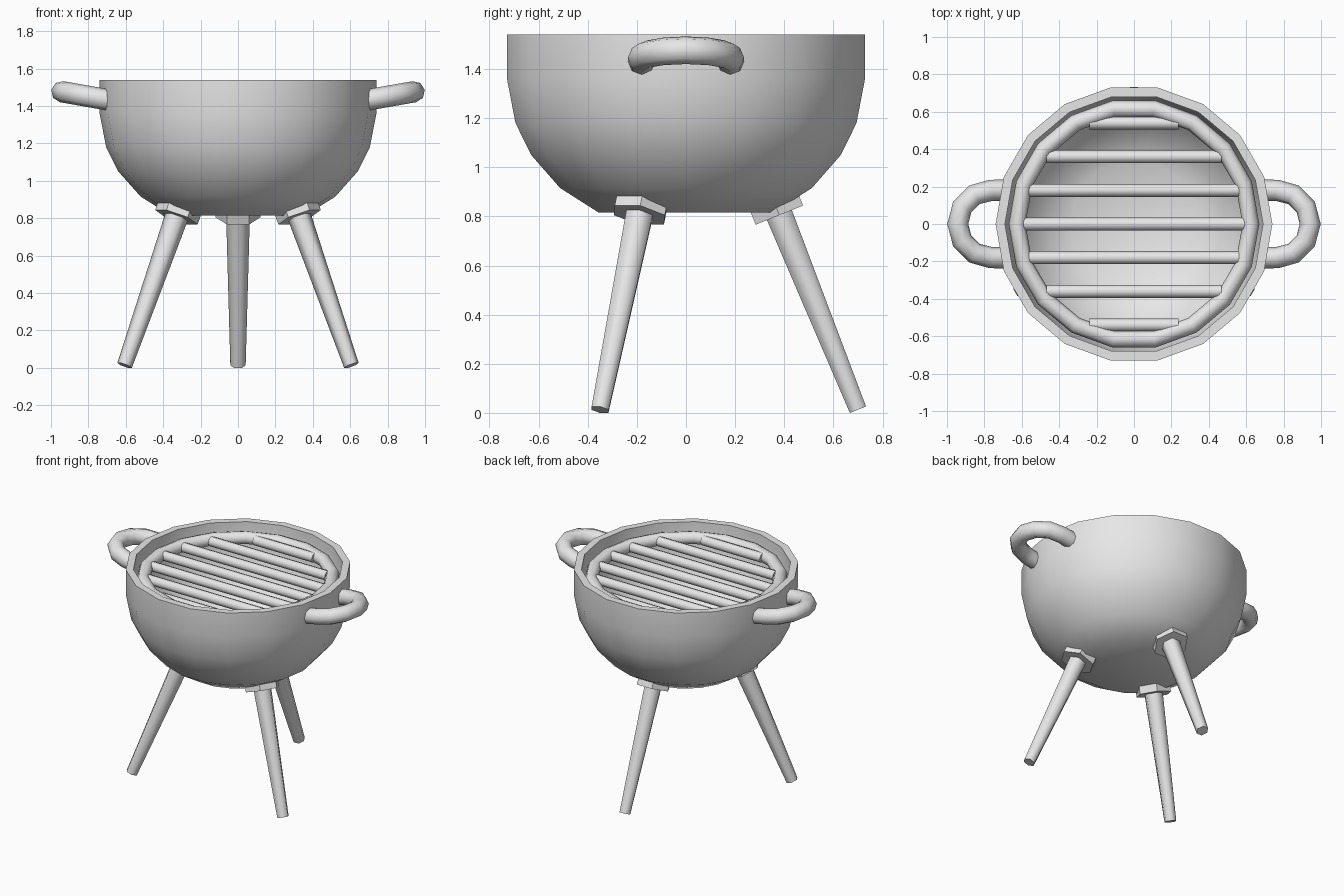
import bpy, bmesh, math
from mathutils import Vector, Matrix

if "Cube" in bpy.data.objects:
    bpy.data.objects.remove(bpy.data.objects["Cube"], do_unlink=True)

metal = bpy.data.materials.new("light grey metal")
metal.use_nodes = True
GREY = (0.8, 0.8, 0.8, 1)
metal.diffuse_color = GREY
metal.node_tree.nodes["Principled BSDF"].inputs["Base Color"].default_value = GREY


def finish(name, bm, smooth=40):
    bmesh.ops.recalc_face_normals(bm, faces=bm.faces)
    mesh = bpy.data.meshes.new(name)
    bm.to_mesh(mesh)
    bm.free()
    mesh.materials.append(metal)
    ob = bpy.data.objects.new(name, mesh)
    bpy.context.collection.objects.link(ob)
    bpy.ops.object.select_all(action='DESELECT')
    ob.select_set(True)
    bpy.context.view_layer.objects.active = ob
    bpy.ops.object.shade_smooth_by_angle(angle=math.radians(smooth))
    return ob


def lathe(name, profile, sides):
    """Turn a closed-off (radius, z) profile about the z axis."""
    bm = bmesh.new()
    verts = [bm.verts.new((r, 0, z)) for r, z in profile]
    edges = [bm.edges.new(pair) for pair in zip(verts, verts[1:])]
    bmesh.ops.spin(bm, geom=verts + edges, cent=(0, 0, 0), axis=(0, 0, 1),
                   angle=math.tau, steps=sides, use_merge=True)
    bmesh.ops.remove_doubles(bm, verts=bm.verts, dist=1e-4)
    return finish(name, bm)


def tube(name, path, radii, sides, normal, closed=False, matrix=None, smooth=50):
    """Sweep a polygon along a path lying in the plane with the given normal."""
    bm = bmesh.new()
    path = [Vector(p) for p in path]
    n = len(path)
    rings = []
    for i, p in enumerate(path):
        a = path[i - 1] if closed or i else p
        b = path[(i + 1) % n] if closed or i < n - 1 else p
        side = (b - a).normalized().cross(normal)
        rings.append([bm.verts.new(p + radii[i] * (math.cos(t) * normal + math.sin(t) * side))
                      for t in (math.tau * k / sides for k in range(sides))])
    pairs = list(zip(rings, rings[1:])) + ([(rings[-1], rings[0])] if closed else [])
    for r, s in pairs:
        for k in range(sides):
            m = (k + 1) % sides
            bm.faces.new((r[k], r[m], s[m], s[k]))
    if not closed:
        bm.faces.new(rings[0])
        bm.faces.new(rings[-1])
    if matrix:
        bm.transform(matrix)
    return finish(name, bm, smooth)


UP = Vector((0, 0, 1))

# Bowl: outer shell, flat rim and inner shell
lathe("bowl", [(0, 0.815), (0.36, 0.815), (0.52, 0.915), (0.64, 1.05), (0.705, 1.18),
               (0.74, 1.36), (0.74, 1.54), (0.69, 1.54), (0.69, 1.36), (0.655, 1.2),
               (0.59, 1.08), (0.48, 0.96), (0.34, 0.88), (0, 0.86)], 18)

# Cooking grate: ring and parallel bars
GRATE_Z = 1.455
ring = [(0.625 * math.cos(math.tau * i / 18), 0.625 * math.sin(math.tau * i / 18), GRATE_Z)
        for i in range(18)]
tube("grate_ring", ring, [0.045] * 18, 8, UP, closed=True)
for i in range(-3, 4):
    y = 0.18 * i
    half = math.sqrt(0.59 ** 2 - y * y)
    tube(f"grate_bar_{i + 4}", [(-half, y, GRATE_Z), (half, y, GRATE_Z)],
         [0.035] * 2, 8, UP)

# Side handles: half loops tilted upwards
arc = [(0.18 * math.cos(math.radians(a)), 0.18 * math.sin(math.radians(a)), 0)
       for a in range(-90, 91, 30)]
arc = [(-0.075, -0.18, 0)] + arc + [(-0.075, 0.18, 0)]
for name, turn in (("left_handle", 0), ("right_handle", math.pi)):
    place = (Matrix.Rotation(turn, 4, 'Z') @ Matrix.Translation((0.765, 0, 1.445))
             @ Matrix.Rotation(math.radians(-10), 4, 'Y'))
    tube(name, arc, [0.057] * len(arc), 8, UP, matrix=place)

# Legs: splayed tapered rods with hexagonal collars under the bowl
foot, mount = Vector((0.70, 0, 0.013)), Vector((0.369, 0, 0.833))
axis = (mount - foot).normalized()
across = Vector((0, 1, 0))
for name, angle in (("back", 90), ("front_right", 210), ("front_left", 330)):
    spin = Matrix.Rotation(math.radians(angle), 4, 'Z')
    tube(name + "_leg", [foot, mount], [0.041, 0.064], 6, across, matrix=spin, smooth=65)
    tube(name + "_collar", [mount - axis * 0.03, mount + axis * 0.03],
         [0.12] * 2, 6, across, matrix=spin, smooth=30)
